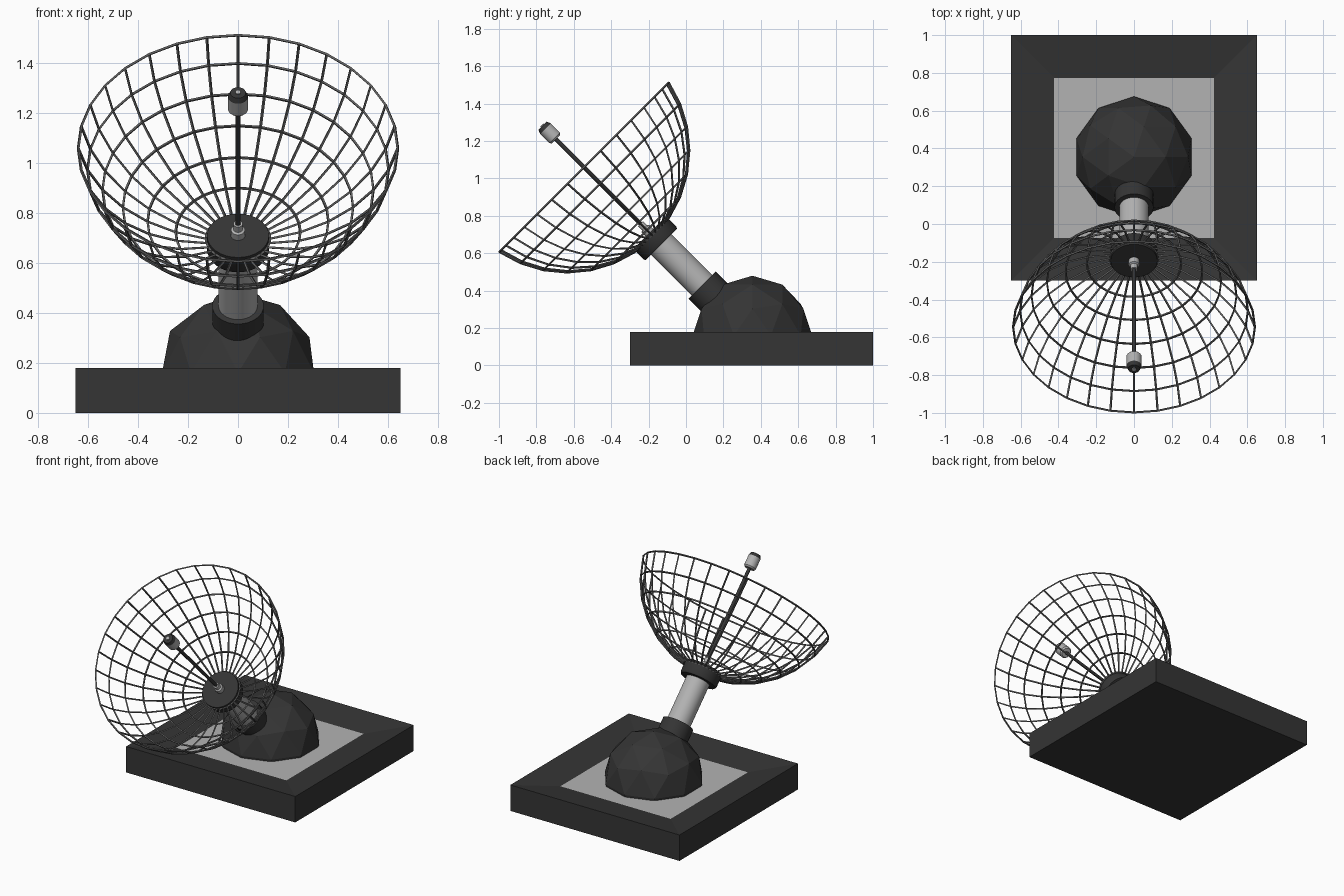
import bpy, bmesh, math
from mathutils import Vector, Matrix

if "Cube" in bpy.data.objects:
    bpy.data.objects.remove(bpy.data.objects["Cube"])

PIVOT = Vector((0, 0.355, 0.16))           # dome centre, origin of the tilted axis
TILT = Matrix.Translation(PIVOT) @ Matrix.Rotation(math.radians(45), 4, 'X')


def material(name, v):
    m = bpy.data.materials.new(name)
    m.diffuse_color = (v, v, v, 1)
    m.use_nodes = True
    m.node_tree.nodes["Principled BSDF"].inputs["Base Color"].default_value = m.diffuse_color
    return m


DARK = material("dark_grey", 0.035)
LIGHT = material("light_grey", 0.45)
WIRE = material("wire_grey", 0.12)


def finish(bm, name, mats, smooth=False):
    bmesh.ops.recalc_face_normals(bm, faces=bm.faces)
    me = bpy.data.meshes.new(name)
    bm.to_mesh(me)
    bm.free()
    for m in mats:
        me.materials.append(m)
    ob = bpy.data.objects.new(name, me)
    bpy.context.collection.objects.link(ob)
    if smooth:
        bpy.ops.object.select_all(action='DESELECT')
        ob.select_set(True)
        bpy.context.view_layer.objects.active = ob
        bpy.ops.object.shade_smooth_by_angle(angle=math.radians(30))
    return ob


def rings(bm, profile, sides):
    """Revolve (radius, distance along axis) pairs around local z."""
    loops = [[bm.verts.new((r * math.sin(2 * math.pi * i / sides),
                            r * math.cos(2 * math.pi * i / sides), s))
              for i in range(sides)] for r, s in profile]
    for a, b in zip(loops, loops[1:]):
        for i in range(sides):
            j = (i + 1) % sides
            bm.faces.new((a[i], a[j], b[j], b[i]))
    return loops


def turned(name, profile, mat, sides=32):
    bm = bmesh.new()
    loops = rings(bm, profile, sides)
    bm.faces.new(loops[0])
    bm.faces.new(loops[-1])
    ob = finish(bm, name, [mat], smooth=True)
    ob.matrix_world = TILT
    return ob


# base slab with a square light-floored recess
bm = bmesh.new()
bmesh.ops.create_cube(bm, size=1, matrix=Matrix.Translation((0, 0.35, 0.09))
                      @ Matrix.Diagonal((1.3, 1.3, 0.18, 1)))
top = max(bm.faces, key=lambda f: f.calc_center_median().z)
bmesh.ops.inset_region(bm, faces=[top], thickness=0.32)
bmesh.ops.translate(bm, verts=top.verts, vec=(0, 0, -0.035))
top.material_index = 1
finish(bm, "base_slab", [DARK, LIGHT])

# faceted dome, cut at the recess floor
bm = bmesh.new()
bmesh.ops.create_icosphere(bm, subdivisions=2, radius=0.32,
                           matrix=Matrix.Translation(PIVOT))
bmesh.ops.bisect_plane(bm, geom=bm.verts[:] + bm.edges[:] + bm.faces[:],
                       plane_co=(0, 0, 0.145), plane_no=(0, 0, 1), clear_inner=True)
finish(bm, "pivot_dome", [DARK])

# tilted mount
turned("arm_collar", [(0.103, 0.2), (0.103, 0.38)], DARK)
turned("support_arm", [(0.078, 0.3), (0.078, 0.7)], LIGHT)
turned("dish_hub", [(0.118, 0.688), (0.124, 0.70), (0.124, 0.778)], DARK)

# wire dish: part of a sphere, seven bands of 11.25 degrees
R, CENTRE = 0.6525, 1.40
step = math.radians(11.25)
bm = bmesh.new()
rings(bm, [(R * math.sin(k * step), CENTRE - R * math.cos(k * step))
           for k in range(1, 8)], 32)
dish = finish(bm, "wire_dish", [WIRE])
dish.matrix_world = TILT
wire = dish.modifiers.new("wire", 'WIREFRAME')
wire.thickness = 0.012
wire.use_boundary = True

# feed: socket, rod and receiver head
turned("feed_socket", [(0.028, 0.77), (0.028, 0.81), (0.019, 0.815), (0.019, 0.845)], LIGHT)
turned("feed_rod", [(0.011, 0.8), (0.011, 1.5)], DARK, 12)
turned("feed_head", [(0.032, 1.485), (0.04, 1.495), (0.04, 1.565)], LIGHT)
turned("feed_cap", [(0.04, 1.565), (0.031, 1.587)], DARK)
turned("feed_tip", [(0.011, 1.58), (0.011, 1.592)], LIGHT, 12)
